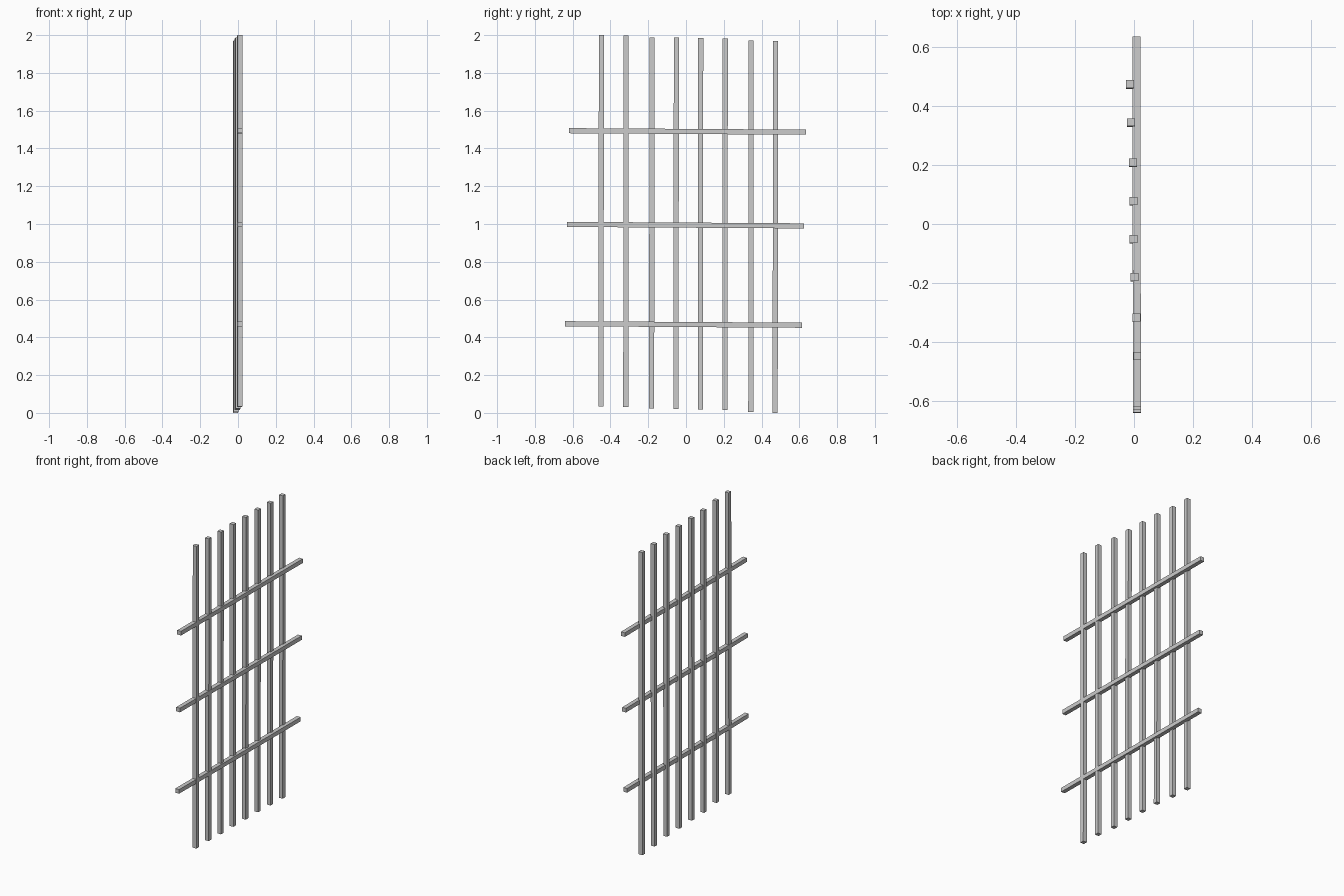
import bpy
from mathutils import Vector

if "Cube" in bpy.data.objects:
    bpy.data.objects.remove(bpy.data.objects["Cube"])

T = 0.027  # square section of every bar


def bar(name, a, b):
    """Square bar running from point a to point b."""
    a, b = Vector(a), Vector(b)
    d = b - a
    bpy.ops.mesh.primitive_cube_add(size=1, location=(a + b) / 2)
    o = bpy.context.object
    o.name = name
    if abs(d.z) > abs(d.y):
        o.scale = (T, T, d.length)
        o.rotation_euler = Vector((0, 0, 1)).rotation_difference(d).to_euler()
    else:
        o.scale = (T, d.length, T)
        o.rotation_euler = Vector((0, 1, 0)).rotation_difference(d).to_euler()


# Upright bars: x, y, bottom z, top z
uprights = [
    (0.011, -0.449, 0.034, 2.0),
    (0.008, -0.318, 0.032, 1.998),
    (0.001, -0.181, 0.022, 1.988),
    (-0.001, -0.052, 0.021, 1.987),
    (-0.002, 0.077, 0.018, 1.984),
    (-0.004, 0.207, 0.016, 1.982),
    (-0.010, 0.344, 0.006, 1.972),
    (-0.013, 0.473, 0.003, 1.970),
]
for i, (x, y, z0, z1) in enumerate(uprights):
    z0 = 0.0 if i == len(uprights) - 1 else z0
    bar(f"upright_bar_{i + 1}", (x, y - 0.001, z0), (x, y + 0.001, z1))

# Cross rails, sagging slightly toward +y: start y, end y, start z, end z
rails = [
    (-0.640, 0.614, 0.472, 0.464),
    (-0.630, 0.625, 0.998, 0.990),
    (-0.620, 0.636, 1.494, 1.486),
]
for i, (y0, y1, z0, z1) in enumerate(rails):
    bar(f"cross_rail_{i + 1}", (0.010, y0, z0), (0.008, y1, z1))
